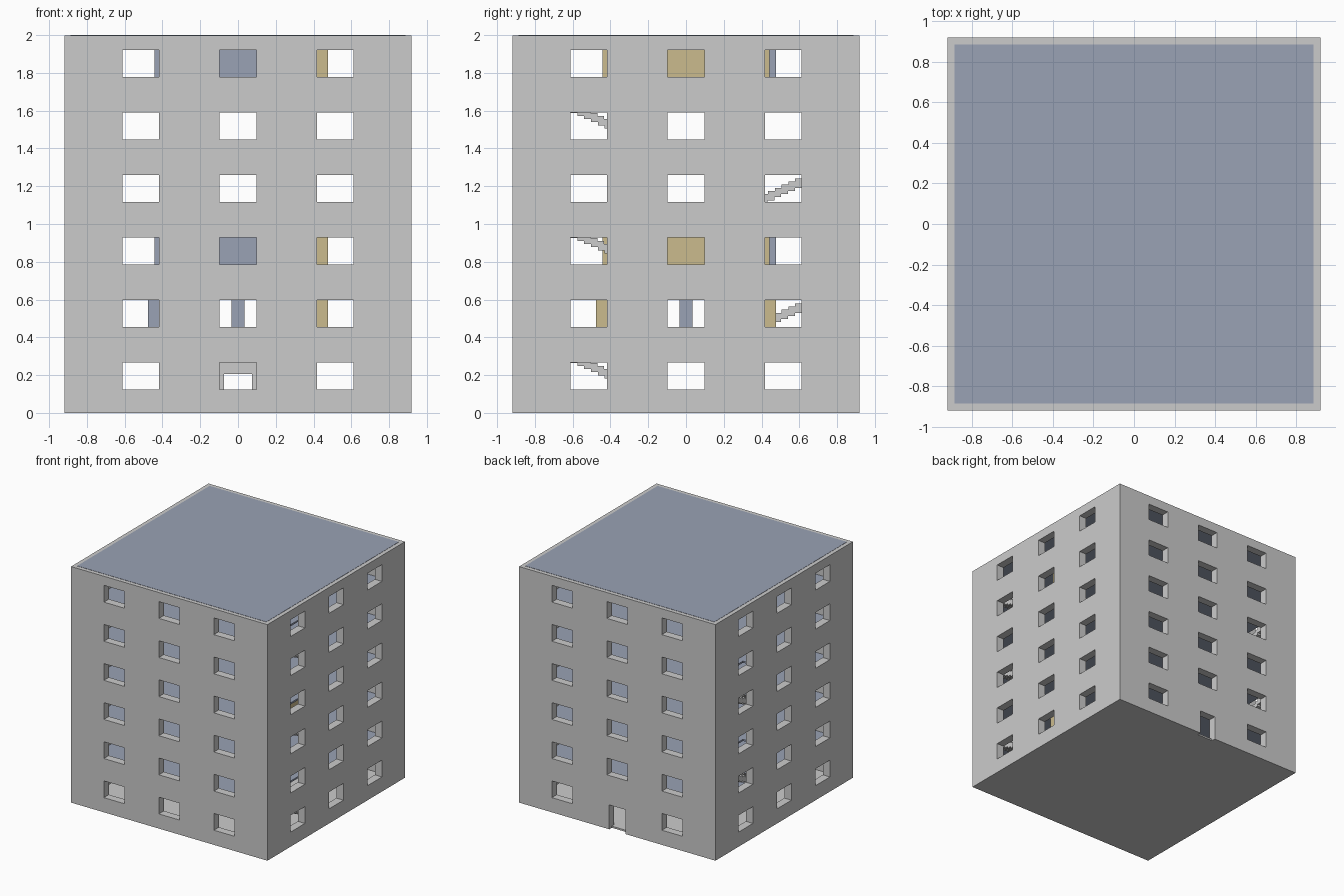
import bpy, bmesh
from mathutils import Matrix, Vector

if "Cube" in bpy.data.objects:
    bpy.data.objects.remove(bpy.data.objects["Cube"])

H = 0.331        # storey height
T = 0.067        # wall thickness
C = 0.886        # wall centreline
SLAB = 0.014
FLOORS = 6


def material(name, rgb):
    m = bpy.data.materials.new(name)
    m.diffuse_color = (*rgb, 1)
    m.use_nodes = True
    m.node_tree.nodes["Principled BSDF"].inputs["Base Color"].default_value = m.diffuse_color
    return m


BLUE = material("slate_blue", (0.32, 0.36, 0.46))
BROWN = material("ochre", (0.60, 0.50, 0.27))


def boxes(name, items, mat=None, helper=False):
    """One object from a list of (min corner, max corner) boxes."""
    bm = bmesh.new()
    for lo, hi in items:
        lo, hi = Vector(lo), Vector(hi)
        bmesh.ops.create_cube(bm, size=1, matrix=Matrix.Translation((lo + hi) / 2)
                              @ Matrix.Diagonal((*(hi - lo), 1)))
    me = bpy.data.meshes.new(name)
    bm.to_mesh(me)
    bm.free()
    ob = bpy.data.objects.new(name, me)
    bpy.context.collection.objects.link(ob)
    if mat:
        me.materials.append(mat)
    if helper:
        ob.hide_render = True
        ob.hide_set(True)
        ob.display_type = 'WIRE'
    return ob


def cut(ob, cutter):
    mod = ob.modifiers.new("cut", 'BOOLEAN')
    mod.operation = 'DIFFERENCE'
    mod.solver = 'EXACT'
    mod.object = cutter


# outer walls: hollow shell with windows on all sides and a back door
R = C + T / 2
r = C - T / 2
walls = boxes("outer_walls", [((-R, -R, 0), (R, R, 1.998))])
cut(walls, boxes("interior_cutter", [((-r, -r, -0.1), (r, r, 2.1))], helper=True))

openings = []
for k in range(FLOORS):
    z0, z1 = k * H + 0.124, k * H + 0.266
    for c in (-0.515, 0, 0.515):
        a, b = c - 0.097, c + 0.097
        for s in (-1, 1):
            d0, d1 = sorted((s * 0.8, s * 1.0))
            openings.append(((d0, a, z0), (d1, b, z1)))
            if not (k == 0 and c == 0 and s == 1):
                openings.append(((a, d0, z0), (b, d1, z1)))
openings.append(((-0.075, 0.8, -0.1), (0.075, 1.0, 0.206)))
cut(walls, boxes("opening_cutter", openings, helper=True))

# floor slabs and roof, with a stairwell hole in each middle slab
for k in range(FLOORS + 1):
    name = "ground_floor" if k == 0 else "roof" if k == FLOORS else f"floor_slab_{k}"
    slab = boxes(name, [((-C, -C, k * H), (C, C, k * H + SLAB))], BLUE if k else None)
    if 0 < k < FLOORS:
        s = 1 if k % 2 else -1
        x0, x1 = sorted((s * 0.66, s * 0.81))
        y0, y1 = sorted((-s * 0.06, -s * 0.74)) if s > 0 else (0.18, 0.84)
        cut(slab, boxes(f"stairwell_cutter_{k}",
                        [((x0, y0, k * H - 0.1), (x1, y1, k * H + 0.1))], helper=True))

# stairs alternate between the right and left sides
for k in range(FLOORS - 1):
    s = -1 if k % 2 else 1
    start = 0 if s > 0 else 0.145
    steps = []
    for i in range(20):
        y = -s * (start + i * 0.036)
        z = k * H + i * H / 20
        steps.append(((s * 0.735 - 0.075, y - 0.035, z), (s * 0.735 + 0.075, y + 0.035, z + 0.033)))
    boxes(f"stairs_{k + 1}", steps)

# L-shaped partitions on the third and sixth storeys
P, t = C / 2, T / 2
for k in (2, 5):
    z0, z1 = k * H + SLAB, (k + 1) * H
    boxes(f"cross_partition_{k + 1}", [((-P, P - t, z0), (P, P + t, z1))], BLUE)
    boxes(f"side_partition_{k + 1}", [((P - t, -P, z0), (P + t, P, z1))], BROWN)

# columns on the second storey
for i, (x, y, mat) in enumerate([(-P, -P, BLUE), (-P, P, BLUE), (0, 0, BLUE),
                                 (P, -P, BROWN), (P, P, BROWN)]):
    boxes(f"column_{i + 1}", [((x - t, y - t, H + SLAB), (x + t, y + t, 2 * H))], mat)
